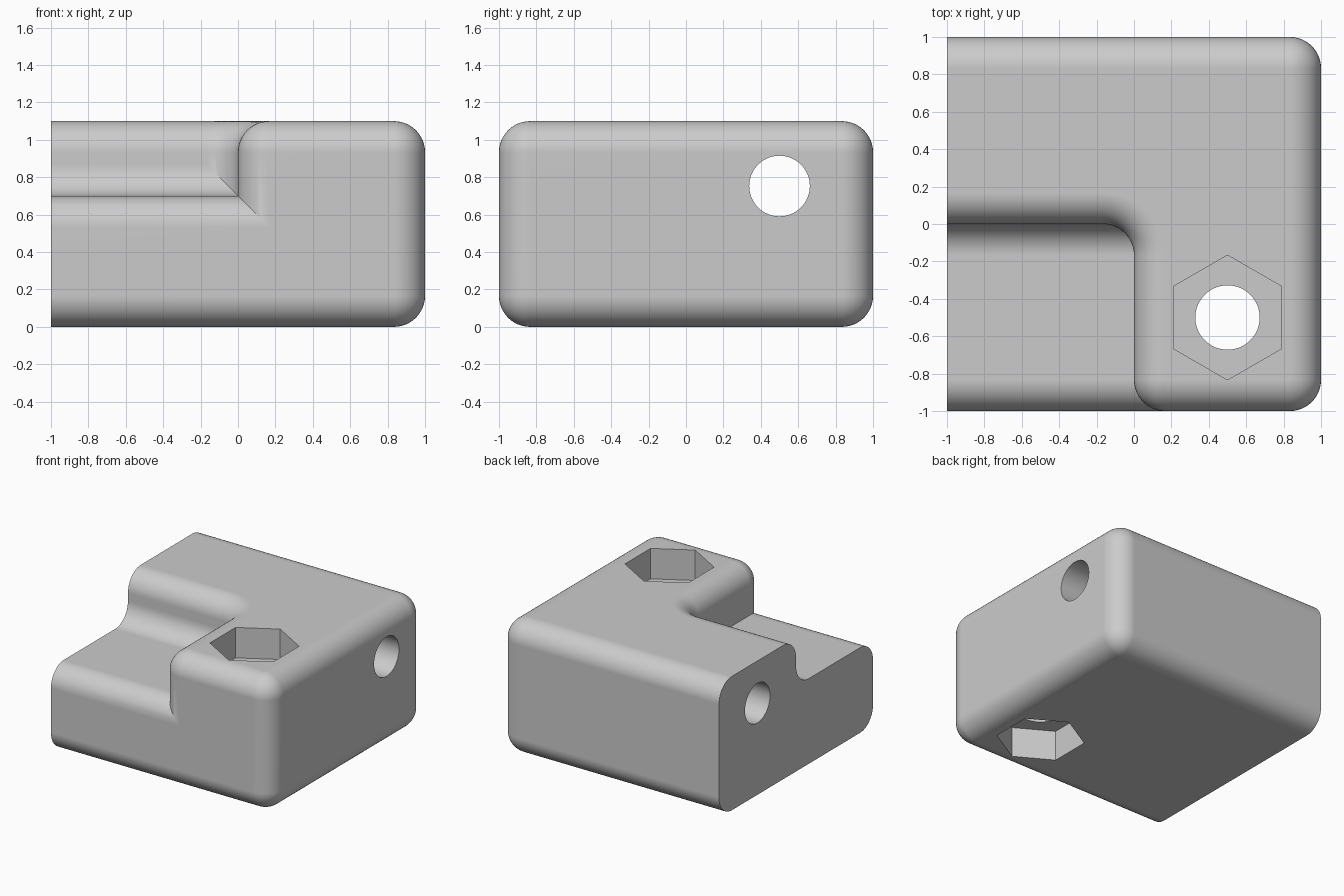
import bpy, bmesh
from math import sin, cos, pi, radians

if "Cube" in bpy.data.objects:
    bpy.data.objects.remove(bpy.data.objects["Cube"])

R = 1 / 6          # edge rounding
H = 1.1            # full height
STEP = 0.7         # height of the low step
SEG = 12           # segments per quarter round

grey = bpy.data.materials.new("light grey")
grey.use_nodes = True
colour = (0.6, 0.6, 0.6, 1)
grey.diffuse_color = colour
grey.node_tree.nodes["Principled BSDF"].inputs["Base Color"].default_value = colour


def arc(cx, cy, r, start, end, n=SEG):
    angles = [radians(start + (end - start) * i / n) for i in range(n + 1)]
    return [(cx + r * cos(a), cy + r * sin(a)) for a in angles]


def loft(name, rings):
    """Closed solid through rings that have equal point counts."""
    bm = bmesh.new()
    loops = [[bm.verts.new(p) for p in ring] for ring in rings]
    n = len(loops[0])
    for low, high in zip(loops, loops[1:]):
        for i in range(n):
            j = (i + 1) % n
            bm.faces.new((low[i], low[j], high[j], high[i]))
    bm.faces.new(loops[0][::-1])
    bm.faces.new(loops[-1])
    bmesh.ops.remove_doubles(bm, verts=bm.verts, dist=1e-5)
    bmesh.ops.recalc_face_normals(bm, faces=bm.faces)
    mesh = bpy.data.meshes.new(name)
    bm.to_mesh(mesh)
    bm.free()
    mesh.materials.append(grey)
    obj = bpy.data.objects.new(name, mesh)
    bpy.context.collection.objects.link(obj)
    return obj


def combine(target, tool, operation):
    tool.hide_render = True
    mod = target.modifiers.new("combine", 'BOOLEAN')
    mod.operation = operation
    mod.solver = 'EXACT'
    mod.object = tool
    bpy.context.view_layer.objects.active = target
    bpy.ops.object.modifier_apply(modifier=mod.name)
    bpy.data.objects.remove(tool)


def plan(d):
    """L-shaped outline, moved into the solid by d; the -x end stays put."""
    return ([(-1, d)] + arc(-R, -R, R + d, 90, 0)
            + arc(R, -1 + R, R - d, 180, 270)
            + arc(1 - R, -1 + R, R - d, 270, 360)
            + arc(1 - R, 1 - R, R - d, 0, 90) + [(-1, 1 - d)])


# Tall L-shaped part with rounded top and bottom rims
quarter = [pi / 2 * i / SEG for i in range(SEG + 1)]
levels = [(R * (1 - cos(a)), R * (1 - sin(a))) for a in reversed(quarter)]
levels += [(R * (1 - cos(a)), H - R + R * sin(a)) for a in quarter]
body = loft("block", [[(x, y, z) for x, y in plan(d)] for d, z in levels])

# Low step, with a hollow fillet against the wall behind it
profile = (arc(-1 + R, R, R, 270, 180) + arc(-1 + R, STEP - R, R, 180, 90)
           + arc(-R, STEP + R, R, 270, 360) + [(0.25, STEP + R), (0.25, 0)])
step = loft("step", [[(x, y, z) for y, z in profile] for x in (-1, R)])
combine(body, step, 'UNION')


# Upright bolt hole with a hexagonal recess at each end
def upright(name, r, sides, z0, z1):
    ring = arc(0.5, -0.5, r, 90, 450, sides)[:-1]
    return loft(name, [[(x, y, z) for x, y in ring] for z in (z0, z1)])


combine(body, upright("bolt_hole", 0.172, 64, -1, 2), 'DIFFERENCE')
combine(body, upright("top_recess", 1 / 3, 6, H - 0.25, 2), 'DIFFERENCE')
combine(body, upright("bottom_recess", 1 / 3, 6, -1, 0.25), 'DIFFERENCE')

# Cross hole from side to side
ring = arc(0.5, 0.753, 0.162, 0, 360, 64)[:-1]
cross = loft("cross_hole", [[(x, y, z) for y, z in ring] for x in (-2, 2)])
combine(body, cross, 'DIFFERENCE')

# Smooth rounds, flat faces kept flat
bpy.ops.object.select_all(action='DESELECT')
body.select_set(True)
bpy.context.view_layer.objects.active = body
bpy.ops.object.shade_smooth_by_angle(angle=radians(25))
weighted = body.modifiers.new("flat_normals", 'WEIGHTED_NORMAL')
weighted.keep_sharp = True
